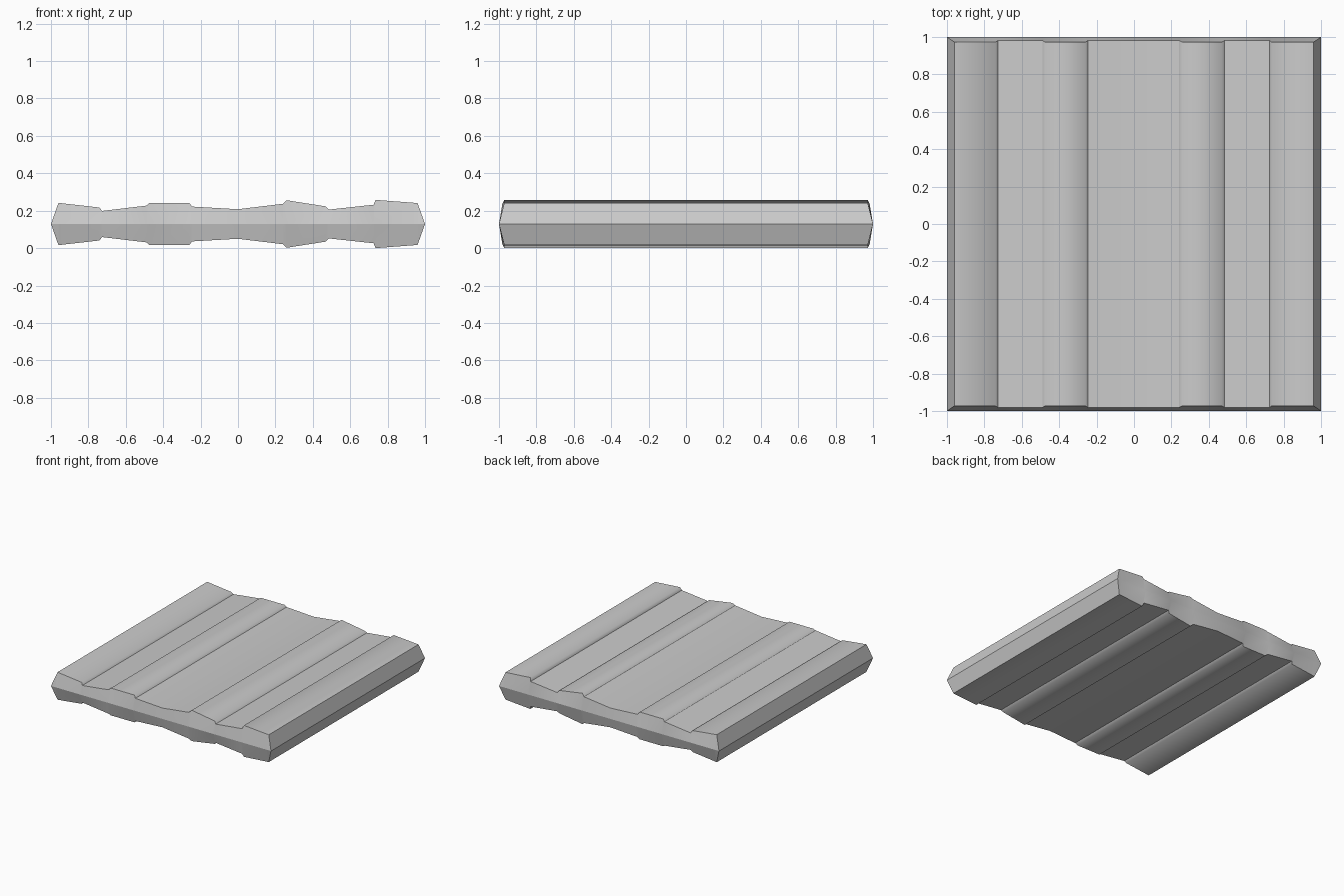
import bpy, bmesh

if "Cube" in bpy.data.objects:
    bpy.data.objects.remove(bpy.data.objects["Cube"])

MID = 0.129
# Half thickness across the width: (x, half height, half depth, crisp edge)
PROFILE = [
    (-1.0, 0.0, 1.0, True),
    (-0.96, 0.113, 0.972, True), (-0.74, 0.088, 0.972, False),     # ridge 1
    (-0.727, 0.070, 0.982, True), (-0.49, 0.098, 0.982, True),     # valley
    (-0.475, 0.112, 0.972, False), (-0.26, 0.112, 0.972, False),   # ridge 2
    (-0.245, 0.093, 0.982, True), (0.0, 0.079, 0.982, False),      # wide valley
    (0.24, 0.108, 0.982, True),
    (0.26, 0.127, 0.972, False), (0.47, 0.094, 0.972, False),      # ridge 3
    (0.485, 0.077, 0.982, True), (0.725, 0.103, 0.982, True),      # valley
    (0.735, 0.129, 0.972, False), (0.96, 0.112, 0.972, True),      # ridge 4
    (1.0, 0.0, 1.0, True),
]

# Ridged panel: hexagonal sections joined along x
bm = bmesh.new()
rings = []
for x, h, e, crisp in PROFILE:
    section = [(-1, 0), (-e, h), (e, h), (1, 0), (e, -h), (-e, -h)]
    rings.append([bm.verts.new((x, y, MID + z)) for y, z in section])
for a, b in zip(rings, rings[1:]):
    for k in range(6):
        n = (k + 1) % 6
        bm.faces.new((a[k], a[n], b[n], b[k]))

# Crisp lines along the valleys, smooth shoulders on the ridges
for ring, p in zip(rings, PROFILE):
    for i, j in ((1, 2), (4, 5)):
        bm.edges.get((ring[i], ring[j])).smooth = not p[3]
for a, b in zip(rings, rings[1:]):
    for k in range(6):
        bm.edges.get((a[k], b[k])).smooth = False

# Close the pointed side edges
bmesh.ops.remove_doubles(bm, verts=bm.verts, dist=0.0001)
bmesh.ops.recalc_face_normals(bm, faces=bm.faces)
for f in bm.faces:
    f.smooth = True
for e in bm.edges:
    if all(abs(v.co.x) > 0.95 for v in e.verts):
        e.smooth = False

mesh = bpy.data.meshes.new("ridged_panel")
bm.to_mesh(mesh)
bm.free()
panel = bpy.data.objects.new("ridged_panel", mesh)
bpy.context.collection.objects.link(panel)
